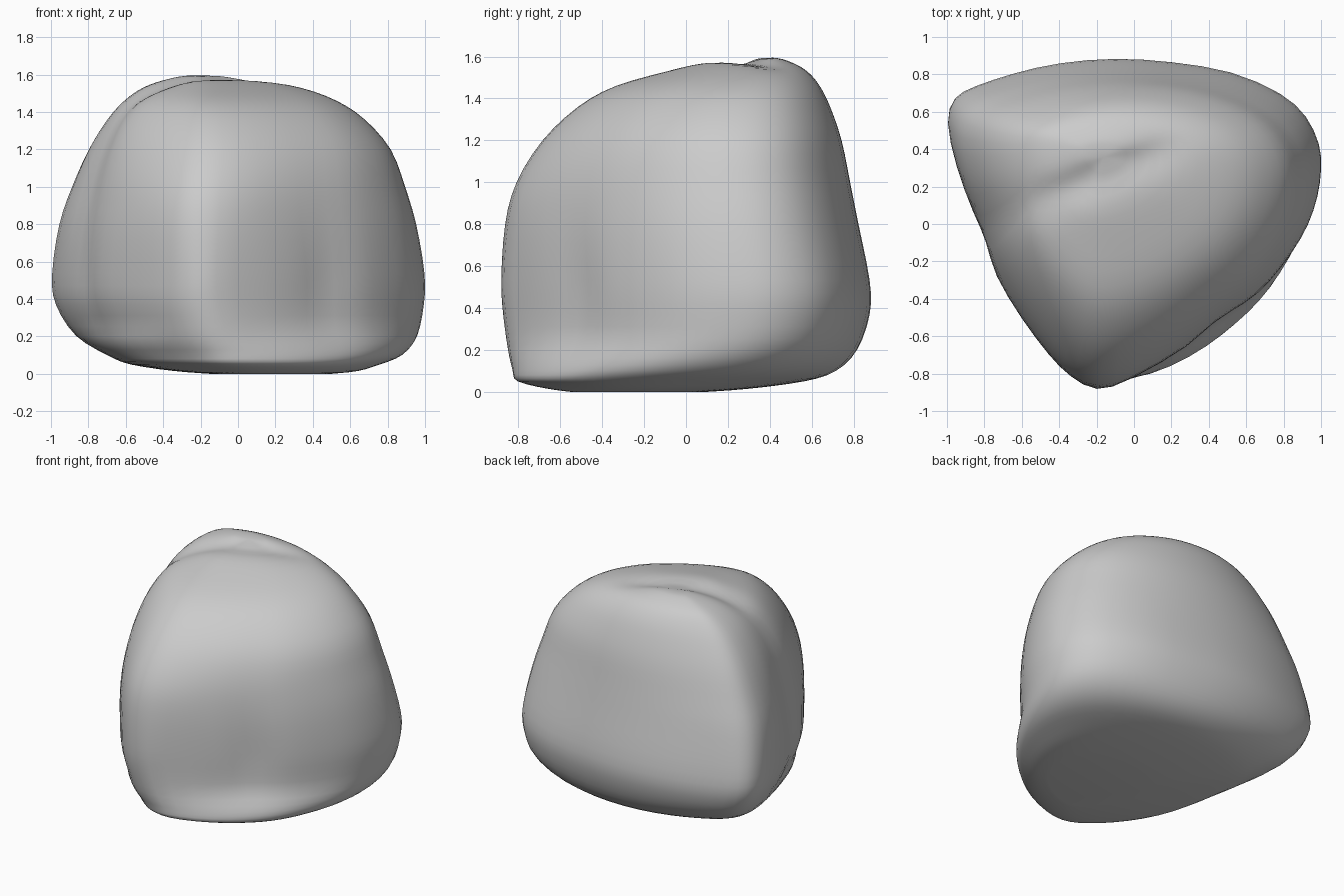
import bpy, bmesh, math
from mathutils import Vector

if "Cube" in bpy.data.objects:
    bpy.data.objects.remove(bpy.data.objects["Cube"])

# Plan outline of the boulder at its widest
OUTLINE = [(1, .3), (.99, .43), (.92, .58), (.79, .70), (.52, .82), (.2, .87), (-.1, .89),
           (-.4, .865), (-.64, .81), (-.85, .74), (-.96, .68), (-1, .55), (-.95, .32),
           (-.86, .06), (-.79, -.09), (-.74, -.27), (-.6, -.5), (-.45, -.7), (-.34, -.81),
           (-.2, -.89), (-.02, -.83), (.30, -.645), (.43, -.51), (.6, -.415), (.72, -.31),
           (.85, -.14), (.93, 0), (.98, .15)]

# Height, then left, right, front and back limits
LEVELS = [(0, -.15, .5, -.55, .1), (.015, -.34, .64, -.66, .3), (.05, -.58, .76, -.81, .57),
          (.1, -.70, .88, -.83, .72), (.2, -.87, .96, -.855, .82), (.37, -.98, .995, -.88, .88),
          (.53, -1, 1, -.89, .88), (.8, -.96, .955, -.87, .825), (1.0, -.89, .895, -.815, .785),
          (1.2, -.80, .82, -.69, .745), (1.36, -.70, .68, -.52, .69), (1.46, -.61, .53, -.34, .64),
          (1.53, -.51, .34, -.09, .58), (1.57, -.40, .14, .08, .51), (1.595, -.29, -.02, .26, .44)]


def clamp(t):
    return max(0, min(1, t))


def spline(a, b, c, d, t):
    # Interpolate between b and c
    return tuple(.5 * (2*q + (r-p)*t + (2*p-5*q+4*r-s)*t*t + (3*q-p-3*r+s)*t**3)
                 for p, q, r, s in zip(a, b, c, d))


def refine(pts, steps, closed):
    n, out = len(pts), []
    at = (lambda i: pts[i % n]) if closed else (lambda i: pts[max(0, min(n-1, i))])
    for i in range(n if closed else n-1):
        out += [spline(at(i-1), at(i), at(i+1), at(i+2), k/steps) for k in range(steps)]
    return out if closed else out + [pts[-1]]


def relax(pts, passes):
    for _ in range(passes):
        n = len(pts)
        pts = [tuple((pts[i-1][k] + 2*pts[i][k] + pts[(i+1) % n][k]) / 4 for k in (0, 1))
               for i in range(n)]
    return pts


def fit(pts, x0, x1, y0, y1):
    # Stretch a plan outline to the given limits
    xs, ys = [p[0] for p in pts], [p[1] for p in pts]
    ax, ay = min(xs), min(ys)
    sx, sy = (x1-x0)/(max(xs)-ax), (y1-y0)/(max(ys)-ay)
    return [(x0 + (x-ax)*sx, y0 + (y-ay)*sy) for x, y in pts]


def sculpt(x, y, z):
    # Diagonal groove dividing the back slab from the front wedge
    d = .93*(y - .19) - .36*(x + .35)
    g = math.exp(-(d/.085)**2) / (1 + math.exp((x - .15) / .07))
    top = clamp((z - 1.3) / .2)
    z -= .04 * g * top
    x += .03 * g * (1 - top) * clamp((z - .4)/.4)
    return Vector((x, y, z))


outline = refine(OUTLINE, 2, True)
smooth_outline = relax(outline, 4)
bm = bmesh.new()
rings = []
for z, *limits in refine(LEVELS, 3, False):
    # Round the plan off towards the top and the underside
    soft = .35*clamp((z - .9)/.6) + .45*clamp((.25 - z)/.2)
    plan = []
    for (px, py), (qx, qy) in zip(outline, smooth_outline):
        k = clamp(abs(z - .5) / .4)
        u, v = px + (qx-px)*k, (py + (qy-py)*k)/.89
        length = math.hypot(u, v)
        plan.append((u + (u/length - u)*soft, v + (v/length - v)*soft))
    rings.append([bm.verts.new(sculpt(x, y, z)) for x, y in fit(plan, *limits)])
n = len(outline)
for a, b in zip(rings, rings[1:]):
    for i in range(n):
        j = (i+1) % n
        bm.faces.new((a[i], a[j], b[j], b[i]))

# Close underside and crown
bm.faces.new(rings[0][::-1])
crown = bm.verts.new((-.17, .36, 1.605))
for i in range(n):
    bm.faces.new((rings[-1][i], rings[-1][(i+1) % n], crown))
bmesh.ops.recalc_face_normals(bm, faces=bm.faces[:])

# Wear the surface lightly
for _ in range(2):
    bmesh.ops.smooth_vert(bm, verts=[v for v in bm.verts if v.co.z > .03], factor=.4,
                          use_axis_x=True, use_axis_y=True, use_axis_z=True)

mesh = bpy.data.meshes.new("boulder")
bm.to_mesh(mesh)
bm.free()
mesh.shade_smooth()
boulder = bpy.data.objects.new("boulder", mesh)
bpy.context.collection.objects.link(boulder)
